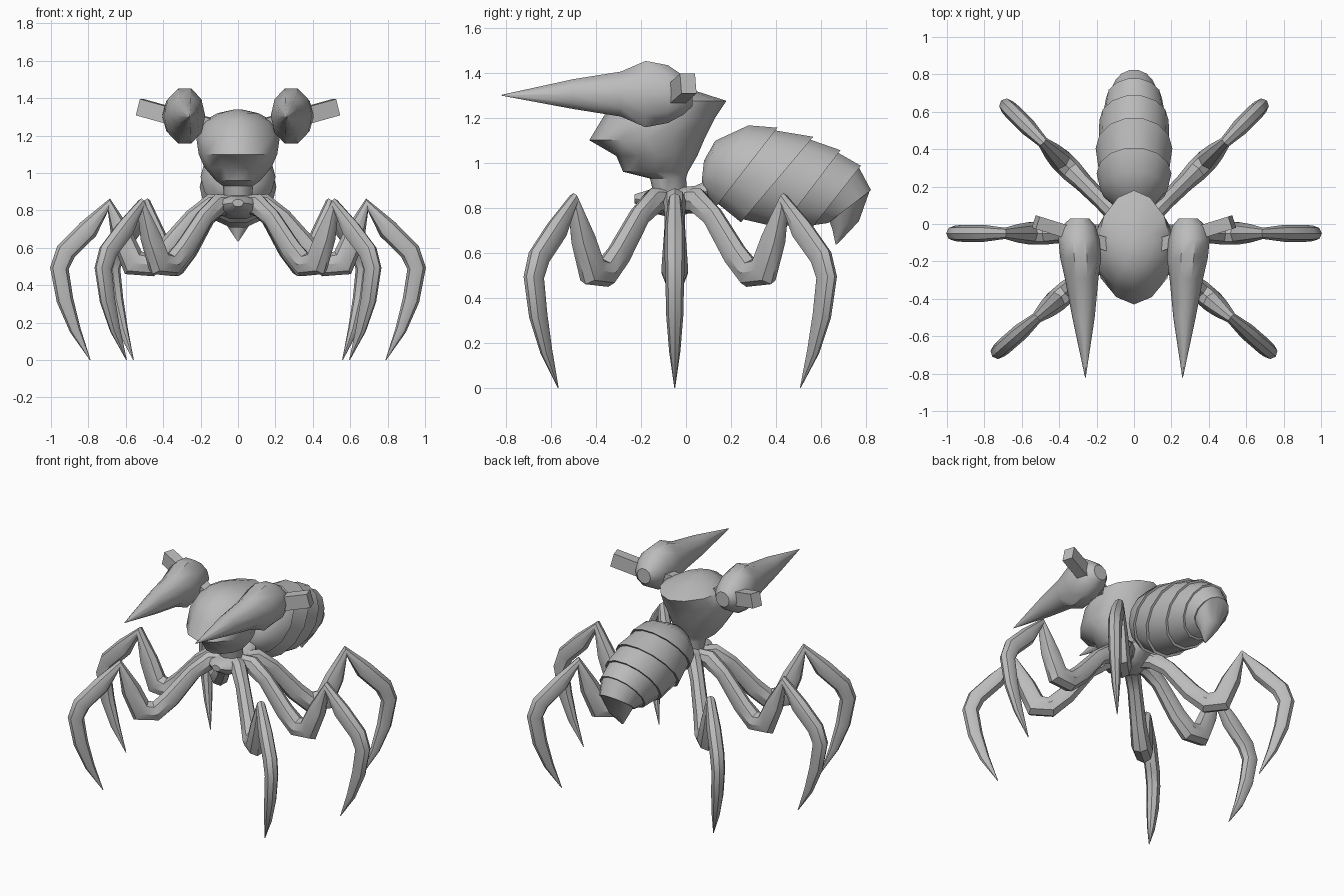
import bpy, bmesh, math
from mathutils import Vector, Matrix

default_cube = bpy.data.objects.get("Cube")
if default_cube:
    bpy.data.objects.remove(default_cube, do_unlink=True)

GREY = (0.5, 0.5, 0.5, 1.0)
shell_grey = bpy.data.materials.new("shell_grey")
shell_grey.use_nodes = True
shell_grey.diffuse_color = GREY
shell_grey.node_tree.nodes["Principled BSDF"].inputs["Base Color"].default_value = GREY


def finish(name, bm, smooth_angle=40):
    """Turn a bmesh into a shaded object."""
    bmesh.ops.recalc_face_normals(bm, faces=bm.faces)
    mesh = bpy.data.meshes.new(name)
    bm.to_mesh(mesh)
    bm.free()
    mesh.materials.append(shell_grey)
    obj = bpy.data.objects.new(name, mesh)
    bpy.context.collection.objects.link(obj)
    bpy.ops.object.select_all(action='DESELECT')
    bpy.context.view_layer.objects.active = obj
    obj.select_set(True)
    if smooth_angle:
        bpy.ops.object.shade_smooth_by_angle(angle=math.radians(smooth_angle))
    return obj


def ring(centre, u, v, sides, power=1.0):
    """Closed cross-section; power above one pinches it towards a diamond."""
    points = []
    for i in range(sides):
        a = math.tau * i / sides
        c, s = math.cos(a), math.sin(a)
        points.append(centre + u * math.copysign(abs(c) ** power, c)
                      + v * math.copysign(abs(s) ** power, s))
    return points


def loft(name, rings, smooth_angle=40):
    """Skin a list of rings and cap both ends."""
    bm = bmesh.new()
    loops = [[bm.verts.new(p) for p in r] for r in rings]
    n = len(loops[0])
    for a, b in zip(loops, loops[1:]):
        for i in range(n):
            j = (i + 1) % n
            bm.faces.new((a[i], a[j], b[j], b[i]))
    bm.faces.new(loops[0])
    bm.faces.new(loops[-1])
    return finish(name, bm, smooth_angle)


X, Y, Z = Vector((1, 0, 0)), Vector((0, 1, 0)), Vector((0, 0, 1))

# Head and neck: height, half width, front y, back y
head_rows = [
    (0.80, 0.07, -0.13, 0.01), (0.93, 0.08, -0.16, 0.00),
    (0.96, 0.12, -0.28, 0.01), (1.03, 0.18, -0.31, 0.05),
    (1.10, 0.21, -0.43, 0.08), (1.20, 0.225, -0.37, 0.13),
    (1.275, 0.19, -0.32, 0.18), (1.32, 0.11, -0.24, 0.04),
    (1.34, 0.02, -0.16, -0.08)]
loft("head", [ring(Vector((0, (f + b) / 2, z)), X * w, Y * (b - f) / 2, 12, 1.15)
              for z, w, f, b in head_rows])

# Thorax and waist joining head, legs and abdomen
thorax_rows = [(-0.23, 0.84, 0.03, 0.02), (-0.17, 0.83, 0.10, 0.05),
               (-0.06, 0.82, 0.13, 0.07), (0.04, 0.84, 0.10, 0.06),
               (0.10, 0.88, 0.06, 0.045), (0.20, 0.92, 0.06, 0.05)]
loft("thorax", [ring(Vector((0, y, z)), X * w, Z * h, 10)
                for y, z, w, h in thorax_rows])

# Abdomen: top point (y, z), bottom point (y, z), half width
segments = [
    (0.08, 1.01, 0.07, 0.92, 0.05), (0.13, 1.10, 0.075, 0.88, 0.11),
    (0.28, 1.17, 0.09, 0.85, 0.18), (0.41, 1.16, 0.13, 0.80, 0.20),
    (0.57, 1.12, 0.24, 0.73, 0.205), (0.69, 1.06, 0.42, 0.705, 0.185),
    (0.78, 0.99, 0.56, 0.71, 0.15), (0.825, 0.88, 0.63, 0.73, 0.11),
    (0.77, 0.74, 0.65, 0.70, 0.06), (0.675, 0.64, 0.665, 0.635, 0.005)]
plates = []
for k, (ty, tz, by, bz, w) in enumerate(segments):
    top, bottom = Vector((0, ty, tz)), Vector((0, by, bz))
    centre, half = (top + bottom) / 2, (top - bottom) / 2
    plates.append(ring(centre, X * w, half, 14))
    if 3 <= k <= 7:  # lip where the next plate tucks under
        plates.append(ring(centre, X * w * 0.93, half * 0.93, 14))
loft("abdomen", plates)

# Legs: reach, height, thickness in the leg plane, sideways thickness
leg_rows = [
    (0.03, 0.83, 0.05, 0.05), (0.14, 0.83, 0.06, 0.05),
    (0.24, 0.76, 0.05, 0.045), (0.38, 0.59, 0.06, 0.05),
    (0.47, 0.51, 0.065, 0.06), (0.56, 0.52, 0.075, 0.06),
    (0.62, 0.66, 0.06, 0.05), (0.69, 0.83, 0.035, 0.03),
    (0.80, 0.70, 0.055, 0.045), (0.92, 0.58, 0.055, 0.045),
    (0.955, 0.49, 0.05, 0.042), (0.925, 0.32, 0.045, 0.038),
    (0.87, 0.16, 0.03, 0.025), (0.79, 0.0, 0.002, 0.002)]


def leg(name, angle, side):
    out = Vector((side * math.cos(angle), math.sin(angle), 0))
    across = out.cross(Z)
    path = [Y * -0.05 + out * r + Z * z for r, z, _, _ in leg_rows]
    rings = []
    for i, (_, _, thick, wide) in enumerate(leg_rows):
        before, after = path[max(i - 1, 0)], path[min(i + 1, len(path) - 1)]
        d_in, d_out = path[i] - before, after - path[i]
        tangent = (d_in.normalized() + d_out.normalized()).normalized()
        rings.append(ring(path[i], tangent.cross(across) * thick, across * wide, 8))
    loft(name, rings)


# Eye horns: y, centre x, centre z, half width, half height
horn_rows = [
    (0.03, 0.29, 1.30, 0.05, 0.05), (-0.01, 0.295, 1.30, 0.09, 0.09),
    (-0.08, 0.295, 1.305, 0.11, 0.135), (-0.18, 0.285, 1.305, 0.11, 0.155),
    (-0.29, 0.28, 1.305, 0.09, 0.105), (-0.50, 0.27, 1.305, 0.06, 0.07),
    (-0.82, 0.26, 1.30, 0.002, 0.002)]


def stalk(name, side):
    """Square bar running from the head out through the horn."""
    start = Vector((side * 0.14, -0.11, 1.245))
    end = Vector((side * 0.525, 0.01, 1.352))
    d = (end - start).normalized()
    u = d.cross(Z).normalized()
    v = u.cross(d)
    corners = [(-1, -1), (1, -1), (1, 1), (-1, 1)]
    loft(name, [[p + u * 0.035 * a + v * 0.045 * b for a, b in corners]
                for p in (start, end)], 0)


for label, side in (("left", 1), ("right", -1)):
    loft(label + "_eye_horn", [ring(Vector((side * x, y, z)), X * w, Z * h, 10)
                               for y, x, z, w, h in horn_rows])
    stalk(label + "_stalk", side)
    for place, degrees in (("front", -41), ("middle", 0), ("back", 45)):
        leg(label + "_" + place + "_leg", math.radians(degrees), side)
